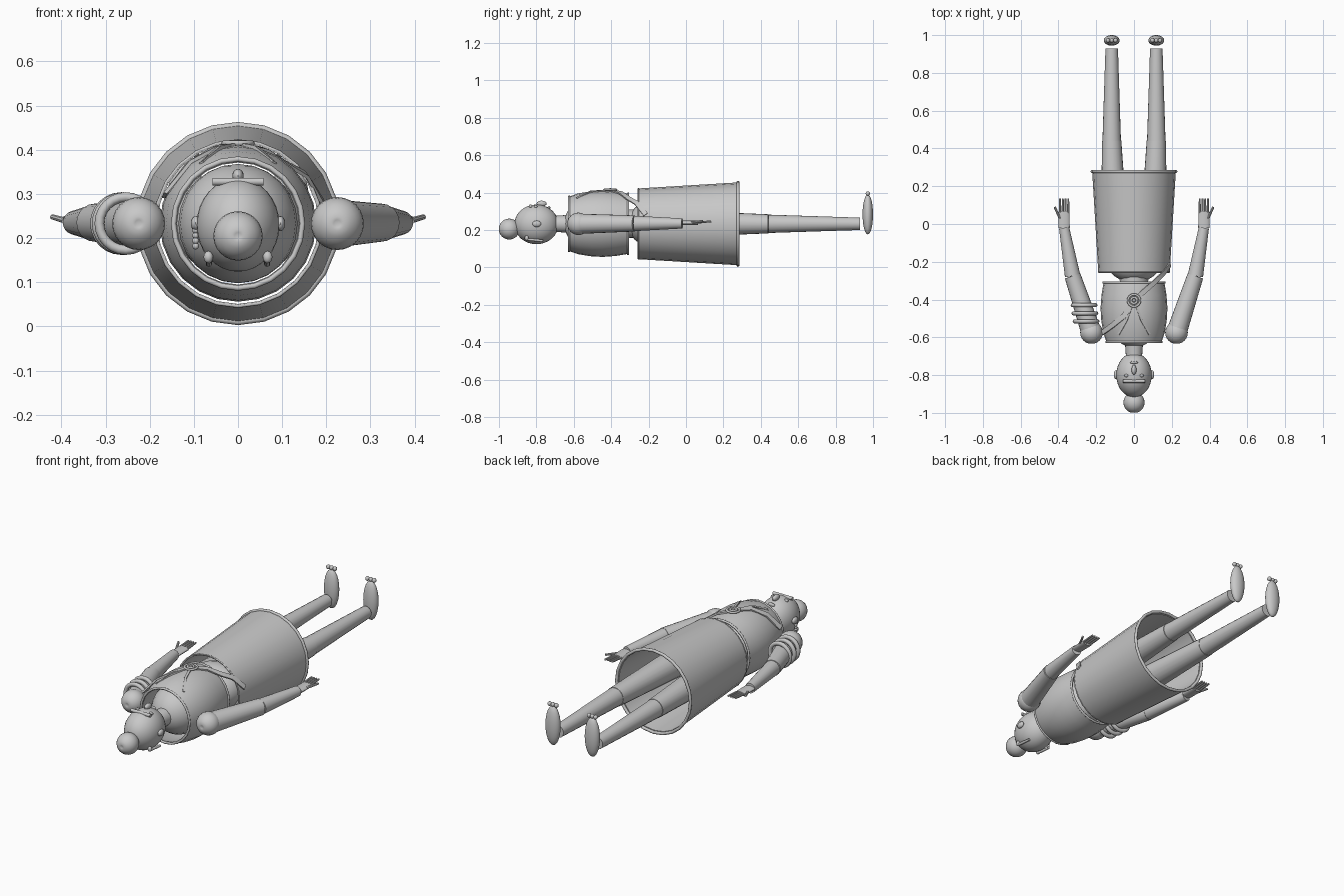
import bpy, bmesh, math
from mathutils import Vector, Matrix

if "Cube" in bpy.data.objects:
    bpy.data.objects.remove(bpy.data.objects["Cube"])

clay = bpy.data.materials.new("plain grey")
clay.use_nodes = True
GREY = (0.58, 0.58, 0.58, 1)
clay.diffuse_color = GREY
clay.node_tree.nodes["Principled BSDF"].inputs["Base Color"].default_value = GREY

MID = 0.233  # height of the body axis


def finish(name, bm, matrix=Matrix(), angle=40):
    bmesh.ops.recalc_face_normals(bm, faces=bm.faces)
    mesh = bpy.data.meshes.new(name)
    bm.to_mesh(mesh)
    bm.free()
    mesh.materials.append(clay)
    obj = bpy.data.objects.new(name, mesh)
    obj.matrix_world = matrix
    bpy.context.collection.objects.link(obj)
    bpy.ops.object.select_all(action="DESELECT")
    obj.select_set(True)
    bpy.context.view_layer.objects.active = obj
    bpy.ops.object.shade_smooth_by_angle(angle=math.radians(angle))
    return obj


def lathe(name, profile, start, axis=(0, 1, 0), closed=False, steps=24):
    """Spin (radius, distance) points round an axis leaving from start."""
    bm = bmesh.new()
    vs = [bm.verts.new((r, 0, d)) for r, d in profile]
    edges = [bm.edges.new(p) for p in zip(vs, vs[1:])]
    if closed:
        edges.append(bm.edges.new((vs[-1], vs[0])))
    bmesh.ops.spin(bm, geom=vs + edges, axis=(0, 0, 1), cent=(0, 0, 0),
                   angle=math.tau, steps=steps)
    bmesh.ops.remove_doubles(bm, verts=bm.verts, dist=0.0001)
    turn = Vector(axis).to_track_quat("Z", "Y").to_matrix().to_4x4()
    return finish(name, bm, Matrix.Translation(start) @ turn)


def limb(name, a, b, ra, rb, steps=20):
    d = Vector(b) - Vector(a)
    n = d.length
    return lathe(name, [(0, 0), (ra, 0), (rb, n), (0, n)], a, d, steps=steps)


def ball(name, at, size, segs=24):
    bm = bmesh.new()
    bmesh.ops.create_uvsphere(bm, u_segments=segs, v_segments=segs // 2, radius=1)
    bmesh.ops.scale(bm, vec=size, verts=bm.verts)
    return finish(name, bm, Matrix.Translation(at))


def ring(name, at, major, minor, axis):
    pts = [(major + minor * math.cos(i * math.tau / 10), minor * math.sin(i * math.tau / 10))
           for i in range(10)]
    return lathe(name, pts, at, axis, closed=True)


def dimpled_ball(name, at, r):
    """Ball with a small hollow at its headward pole."""
    arc = [(r * math.sin(i * math.pi / 12), -r * math.cos(i * math.pi / 12))
           for i in range(1, 13)]
    return lathe(name, [(0, -0.9 * r), (0.14 * r, -0.94 * r)] + arc, at)


def ribbon(name, points, width, thick=0.008):
    """Flat strip lying on the chest along a path."""
    bm = bmesh.new()
    rows = []
    pts = [Vector(p) for p in points]
    for i, p in enumerate(pts):
        along = pts[min(i + 1, len(pts) - 1)] - pts[max(i - 1, 0)]
        out = Vector((p.x, 0, p.z - MID)).normalized()
        side = along.cross(out).normalized() * width / 2
        rows.append([bm.verts.new(p + s * side + k * out * thick)
                     for s, k in ((-1, 0), (1, 0), (1, 1), (-1, 1))])
    for a, b in zip(rows, rows[1:]):
        for j in range(4):
            k = (j + 1) % 4
            bm.faces.new((a[j], a[k], b[k], b[j]))
    bm.faces.new(rows[0])
    bm.faces.new(rows[-1])
    return finish(name, bm)


# Skirt: open tapered shell with rolled rims
lathe("skirt", [(0.189, 0), (0.221, 0.53), (0.213, 0.53), (0.182, 0)],
      (0, -0.258, MID), closed=True)
ring("skirt_hem", (0, 0.278, MID), 0.222, 0.008, (0, 1, 0))
ring("skirt_waistband", (0, -0.255, MID), 0.187, 0.004, (0, 1, 0))

# Bodice: open barrel shell
outer = [(0.146, 0), (0.163, 0.05), (0.174, 0.12), (0.177, 0.18), (0.172, 0.25), (0.161, 0.315)]
lathe("bodice", outer + [(r - 0.008, d) for r, d in reversed(outer)],
      (0, -0.625, MID), closed=True)
ring("bodice_neck_rim", (0, -0.625, MID), 0.146, 0.006, (0, 1, 0))
ring("bodice_waist_rim", (0, -0.31, MID), 0.162, 0.006, (0, 1, 0))

# Body within the clothes
ball("chest", (0, -0.49, MID), (0.135, 0.165, 0.135))
limb("waist", (0, -0.42, MID), (0, -0.2, MID), 0.07, 0.08)
ball("pelvis", (0, -0.19, MID), (0.15, 0.12, 0.12))
limb("neck", (0, -0.71, MID), (0, -0.6, MID), 0.042, 0.05)

# Head, bun and face
ball("head", (0, -0.8, 0.23), (0.094, 0.118, 0.106), 32)
dimpled_ball("hair_bun", (0, -0.945, 0.205), 0.056)
ball("nose", (0, -0.772, 0.341), (0.013, 0.027, 0.016), 16)
ball("lips", (0, -0.733, 0.318), (0.022, 0.008, 0.01), 12)
limb("headband", (-0.058, -0.832, 0.328), (0.058, -0.832, 0.328), 0.009, 0.009, 10)
for i in range(6):
    ball("ear_bead", (-0.096, -0.805, 0.182 + i * 0.012), (0.008, 0.008, 0.008), 10)

# Brooch, and the sash across the chest
ring("brooch_outer_ring", (0, -0.405, 0.415), 0.032, 0.006, (0, 0, 1))
ring("brooch_inner_ring", (0, -0.405, 0.417), 0.016, 0.006, (0, 0, 1))
ball("brooch_centre", (0, -0.405, 0.415), (0.009, 0.009, 0.009), 12)
ribbon("sash_upper", [(-0.163, -0.575, 0.295), (-0.11, -0.535, 0.365),
                      (-0.05, -0.485, 0.401), (0, -0.405, 0.408)], 0.028)
ribbon("sash_lower", [(0, -0.405, 0.408), (0.06, -0.35, 0.396), (0.11, -0.305, 0.364),
                      (0.15, -0.265, 0.342), (0.187, -0.215, 0.282)], 0.026)

for side, s in (("left", 1), ("right", -1)):
    # Face details and brooch ties
    ball(side + "_eye", (s * 0.04, -0.803, 0.324), (0.012, 0.009, 0.009), 12)
    ball(side + "_ear", (s * 0.096, -0.798, MID), (0.011, 0.024, 0.017), 16)
    limb(side + "_hairpin", (s * 0.066, -0.85, 0.15), (s * 0.066, -0.765, 0.142), 0.007, 0.007, 10)
    ball(side + "_hairpin_knob", (s * 0.067, -0.852, 0.157), (0.011, 0.011, 0.014), 12)
    ribbon(side + "_tie", [(s * 0.012, -0.43, 0.407), (s * 0.04, -0.51, 0.401),
                           (s * 0.08, -0.585, 0.366)], 0.012)

    # Arm
    shoulder = (s * 0.225, -0.575, MID)
    elbow = (s * 0.325, -0.275, 0.235)
    wrist = (s * 0.37, -0.02, 0.235)
    dimpled_ball(side + "_shoulder", shoulder, 0.06)
    limb(side + "_upper_arm", shoulder, elbow, 0.054, 0.043)
    limb(side + "_forearm", elbow, wrist, 0.041, 0.027)

    # Hand
    lathe(side + "_palm", [(0, 0), (0.03, 0), (0.029, 0.085), (0, 0.085)],
          (s * 0.37, -0.02, 0.238), steps=12).scale.y = 0.4
    for i in range(4):
        x = s * (0.348 + i * 0.0145)
        limb(side + "_finger", (x, 0.06, 0.24), (x, 0.135, 0.246), 0.006, 0.005, 8)
    limb(side + "_thumb", (s * 0.392, 0.03, 0.24), (s * 0.42, 0.09, 0.248), 0.007, 0.006, 8)

    # Leg, foot and toes
    limb(side + "_thigh", (s * 0.1, -0.2, MID), (s * 0.118, 0.44, MID), 0.078, 0.051)
    limb(side + "_shin", (s * 0.118, 0.44, MID), (s * 0.118, 0.93, MID), 0.049, 0.033)
    ball(side + "_foot", (s * 0.118, 0.972, 0.283), (0.042, 0.028, 0.107))
    for i in (-1, 0, 1):
        ball(side + "_toe", (s * 0.118 + i * 0.02, 0.972, 0.395), (0.011, 0.012, 0.012), 12)

# Bangles on the right arm
for x, y in ((-0.254, -0.515), (-0.26, -0.473), (-0.264, -0.43)):
    ring("right_bangle", (x, y, MID), 0.06, 0.011, (0, 1, 0))
